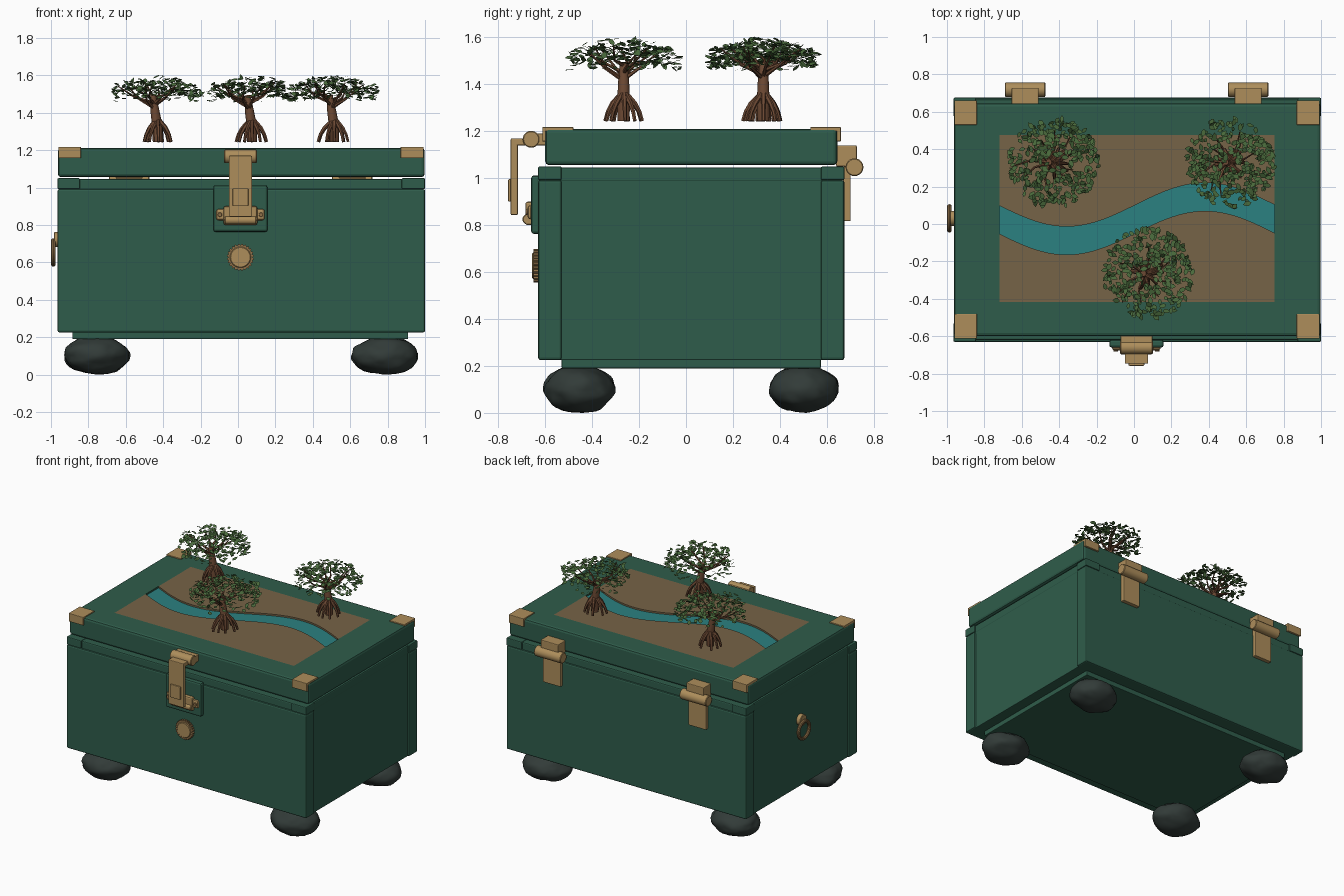
import bpy, bmesh, math, random
from mathutils import Vector, Matrix, noise

random.seed(4)
if "Cube" in bpy.data.objects:
    bpy.data.objects.remove(bpy.data.objects["Cube"], do_unlink=True)


def material(name, rgb):
    m = bpy.data.materials.new(name)
    m.use_nodes = True
    m.diffuse_color = (*rgb, 1)
    shader = m.node_tree.nodes["Principled BSDF"]
    shader.inputs["Base Color"].default_value = (*rgb, 1)
    shader.inputs["Roughness"].default_value = 0.7
    return m


GREEN = material("chest green", (0.028, 0.108, 0.07))
BRASS = material("brass", (0.42, 0.27, 0.105))
DARK_BRASS = material("dark brass", (0.27, 0.16, 0.065))
EARTH = material("earth brown", (0.18, 0.125, 0.063))
WATER = material("river teal", (0.024, 0.22, 0.22))
STONE = material("dark stone", (0.032, 0.044, 0.04))
BARK = material("bark", (0.15, 0.066, 0.033))
LEAF = material("leaf green", (0.065, 0.14, 0.043))


def finish(name, bm, mat, smooth=False):
    bmesh.ops.recalc_face_normals(bm, faces=bm.faces)
    mesh = bpy.data.meshes.new(name)
    bm.to_mesh(mesh)
    bm.free()
    mesh.materials.append(mat)
    ob = bpy.data.objects.new(name, mesh)
    bpy.context.collection.objects.link(ob)
    if smooth:
        bpy.ops.object.select_all(action="DESELECT")
        ob.select_set(True)
        bpy.context.view_layer.objects.active = ob
        bpy.ops.object.shade_smooth_by_angle(angle=math.radians(40))
    return ob


def box(name, xs, ys, zs, mat=BRASS, bevel=0.005):
    bm = bmesh.new()
    bmesh.ops.create_cube(bm, size=1)
    for v in bm.verts:
        v.co = [a + (b - a) * (c + 0.5) for (a, b), c in zip((xs, ys, zs), v.co)]
    ob = finish(name, bm, mat)
    if bevel:
        mod = ob.modifiers.new("soft_edges", "BEVEL")
        mod.width, mod.segments = bevel, 2
    return ob


def rod(name, centre, radius, length, axis="X", mat=BRASS, bevel=0.004):
    bm = bmesh.new()
    bmesh.ops.create_cone(bm, cap_ends=True, segments=24, radius1=radius,
                          radius2=radius, depth=length)
    turn = Matrix.Rotation(math.pi / 2, 4, "Y" if axis == "X" else "X")
    bm.transform(Matrix.Translation(centre) @ turn)
    ob = finish(name, bm, mat, smooth=True)
    mod = ob.modifiers.new("soft_edges", "BEVEL")
    mod.width, mod.limit_method = bevel, "ANGLE"
    return ob


def tube(bm, points, radii, sides=7):
    rings = []
    for i, p in enumerate(points):
        along = points[min(i + 1, len(points) - 1)] - points[max(i - 1, 0)]
        turn = along.to_track_quat("Z", "Y")
        ring = []
        for k in range(sides):
            a = math.tau * k / sides
            ring.append(bm.verts.new(p + turn @ Vector((math.cos(a), math.sin(a), 0)) * radii[i]))
        rings.append(ring)
    for lower, upper in zip(rings, rings[1:]):
        for k in range(sides):
            j = (k + 1) % sides
            bm.faces.new((lower[k], lower[j], upper[j], upper[k]))
    bm.faces.new(rings[0])
    bm.faces.new(rings[-1])


# Chest body
L, R, F, B = -0.965, 1.0, -0.63, 0.675
MID = (L + R) / 2
box("base_plate", (L + 0.08, R - 0.09), (F + 0.1, B - 0.1), (0.19, 0.24), GREEN)
box("front_wall", (L, R), (F, F + 0.1), (0.225, 0.992), GREEN, 0.01)
box("back_wall", (L, R), (B - 0.1, B), (0.225, 0.992), GREEN, 0.01)
box("body_core", (L + 0.012, R - 0.012), (F + 0.08, B - 0.08), (0.225, 0.995), GREEN)
box("rim", (L + 0.01, R - 0.01), (F + 0.01, B - 0.01), (0.985, 1.046), GREEN, 0.008)
for side, xs in (("right", (L, L + 0.12)), ("left", (R - 0.125, R))):
    for end, ys in (("front", (F, F + 0.1)), ("back", (B - 0.1, B))):
        box(f"rim_corner_{end}_{side}", xs, ys, (0.992, 1.05), GREEN, 0.006)

# Lid with a shallow tray for the landscape
TOP = 1.21
lid = box("lid", (L + 0.002, R - 0.002), (F + 0.03, B - 0.03), (1.056, TOP), GREEN, 0.016)
X0, X1, Y0, Y1 = -0.72, 0.75, -0.417, 0.475
cutter = box("tray_cutter", (X0, X1), (Y0, Y1), (TOP - 0.02, TOP + 0.1), GREEN, 0)
cutter.hide_render = True
cutter.hide_set(True)
cut = lid.modifiers.new("tray", "BOOLEAN")
cut.object, cut.operation, cut.solver = cutter, "DIFFERENCE", "EXACT"
box("river", (X0, X1), (Y0, Y1), (TOP - 0.025, TOP - 0.012), WATER, 0)


def river_edge(x, offset):
    return 0.028 - 0.117 * math.cos(math.pi * (x + 0.36) / 0.74) + offset


def bank(name, straight, offset, steps=40):
    bm = bmesh.new()
    xs = [X0 + (X1 - X0) * i / steps for i in range(steps + 1)]
    outer = [bm.verts.new((x, straight, TOP - 0.02)) for x in xs]
    inner = [bm.verts.new((x, river_edge(x, offset), TOP - 0.02)) for x in xs]
    faces = [bm.faces.new((outer[i], outer[i + 1], inner[i + 1], inner[i]))
             for i in range(steps)]
    raised = bmesh.ops.extrude_face_region(bm, geom=faces)["geom"]
    for v in raised:
        if isinstance(v, bmesh.types.BMVert):
            v.co.z = TOP
    finish(name, bm, EARTH)


bank("front_bank", Y0, -0.075)
bank("back_bank", Y1, 0.075)

# Corner brackets: a top plate and an outer flange
for side, xs in (("right", (-0.96, -0.84)), ("left", (0.87, 0.992))):
    for end, ys, flange in (("front", (-0.612, -0.48), (-0.612, -0.598)),
                            ("back", (0.53, 0.66), (0.643, 0.66))):
        box(f"bracket_top_{end}_{side}", xs, ys, (TOP - 0.01, TOP + 0.008), BRASS, 0.003)
        box(f"bracket_flange_{end}_{side}", xs, flange, (1.157, TOP + 0.008), BRASS, 0.003)

# Latch
C = 0.013
box("latch_backplate", (C - 0.145, C + 0.145), (-0.66, -0.62), (0.763, 1.012), GREEN, 0.012)
rod("latch_barrel", (C, -0.66, 1.166), 0.036, 0.175)
box("latch_mount", (C - 0.085, C + 0.085), (-0.65, -0.595), (1.14, 1.19))
box("latch_arm", (C - 0.062, C + 0.062), (-0.747, -0.66), (1.14, 1.17))
box("latch_strap", (C - 0.062, C + 0.062), (-0.747, -0.717), (0.843, 1.17))
box("latch_grip", (C - 0.042, C + 0.042), (-0.758, -0.74), (0.9, 0.996))
box("latch_catch", (C - 0.09, C + 0.09), (-0.685, -0.65), (0.8, 0.9), BRASS, 0.01)
box("latch_catch_base", (C - 0.13, C + 0.13), (-0.675, -0.65), (0.825, 0.885), BRASS, 0.012)
rod("latch_pin", (C, -0.675, 0.825), 0.022, 0.17)
for x in (-0.11, 0.11):
    rod("latch_screw", (C + x, -0.678, 0.855), 0.012, 0.01, "Y", DARK_BRASS, 0.002)

# Round lock with a notched rim
bm = bmesh.new()
outline = []
for k in range(72):
    r = 0.072 if k % 3 else 0.064
    a = math.tau * k / 72
    outline.append(bm.verts.new((C + r * math.cos(a), -0.625, 0.627 + r * math.sin(a))))
grown = bmesh.ops.extrude_face_region(bm, geom=[bm.faces.new(outline)])["geom"]
bmesh.ops.translate(bm, vec=(0, -0.025, 0),
                    verts=[g for g in grown if isinstance(g, bmesh.types.BMVert)])
finish("lock_rim", bm, DARK_BRASS)
rod("lock_face", (C, -0.643, 0.627), 0.056, 0.026, "Y")

# Ring pull on the right side
rod("ring_mount", (-0.965, 0.03, 0.722), 0.04, 0.04)
bpy.ops.mesh.primitive_torus_add(location=(-0.987, 0.03, 0.653), rotation=(0, math.pi / 2, 0),
                                 major_radius=0.063, minor_radius=0.013,
                                 major_segments=32, minor_segments=10)
ring = bpy.context.object
ring.name = "ring_pull"
ring.data.materials.append(DARK_BRASS)
bpy.ops.object.shade_smooth_by_angle()

# Hinges
for side, x in (("right", -0.582), ("left", 0.61)):
    span = (x - 0.072, x + 0.072)
    rod(f"hinge_barrel_{side}", (x, 0.718, 1.047), 0.038, 0.217)
    box(f"hinge_upper_{side}", span, (0.64, 0.728), (1.05, 1.14))
    box(f"hinge_lower_{side}", span, (0.67, 0.702), (0.817, 1.05))

# Stone feet
for side, x in (("right", -0.757), ("left", 0.787)):
    for end, y in (("front", -0.455), ("back", 0.502)):
        bm = bmesh.new()
        bmesh.ops.create_icosphere(bm, subdivisions=4, radius=1)
        for v in bm.verts:
            lump = 1 + 0.1 * noise.noise(v.co * 1.6 + Vector((x, y, 0)) * 9)
            lump += 0.03 * noise.noise(v.co * 5)
            v.co = Vector((v.co.x * 0.175, v.co.y * 0.148, v.co.z * 0.1)) * lump
        low = min(v.co.z for v in bm.verts)
        bmesh.ops.translate(bm, verts=bm.verts, vec=(x, y, -low))
        finish(f"foot_{end}_{side}", bm, STONE, smooth=True)


# Trees on arching roots
def polar(radius, angle, z):
    return Vector((radius * math.cos(angle), radius * math.sin(angle), z))


def tree(label, x, y):
    base = Vector((x, y, 1.244))
    wood = bmesh.new()
    lean = Vector((-0.025, 0, 0))
    tube(wood, [Vector((0, 0, 0)), Vector((-0.002, 0, 0.09)), lean * 0.6 + Vector((0, 0, 0.17)),
                lean + Vector((0, 0, 0.25))], [0.026, 0.028, 0.024, 0.016], 9)
    for k in range(9):
        a = math.tau * k / 9 + random.uniform(-0.2, 0.2)
        reach = random.uniform(0.07, 0.09)
        tube(wood, [polar(0.012, a, 0.115), polar(reach * 0.6, a, 0.075),
                    polar(reach * 0.85, a, 0.04), polar(reach, a, 0)],
             [0.012, 0.011, 0.009, 0.008], 6)
    for k in range(11):
        a = math.tau * k / 11 + random.uniform(-0.25, 0.25)
        reach = random.uniform(0.11, 0.2)
        start = random.uniform(0.17, 0.24)
        tube(wood, [lean * start * 4 + Vector((0, 0, start)),
                    lean + polar(reach * 0.55, a, start * 0.5 + 0.14),
                    lean + polar(reach, a + 0.2, random.uniform(0.28, 0.32))],
             [0.01, 0.006, 0.003], 5)
    wood.transform(Matrix.Translation(base))
    finish(f"trunk_{label}", wood, BARK, smooth=True)

    # Canopy of loose flat leaves
    leaves = bmesh.new()
    shape = [(0, -1), (0.55, -0.35), (0.5, 0.3), (0, 1), (-0.5, 0.3), (-0.55, -0.35)]
    for _ in range(330):
        spread = math.sqrt(random.uniform(0.02, 1))
        spot = polar(0.24 * spread, random.uniform(0, math.tau),
                     0.355 - 0.055 * spread ** 2 - random.uniform(0, 0.085))
        turn = (Matrix.Rotation(random.uniform(0, math.tau), 4, "Z")
                @ Matrix.Rotation(random.gauss(0, 0.35), 4, "X")
                @ Matrix.Rotation(random.gauss(0, 0.3), 4, "Y"))
        size = random.uniform(0.016, 0.025)
        leaves.faces.new([leaves.verts.new(spot + turn @ Vector((u * size, v * size, 0)))
                          for u, v in shape])
    leaves.transform(Matrix.Translation(base))
    finish(f"leaves_{label}", leaves, LEAF)


tree("back_right", -0.43, 0.33)
tree("back_left", 0.515, 0.33)
tree("front", 0.075, -0.265)
